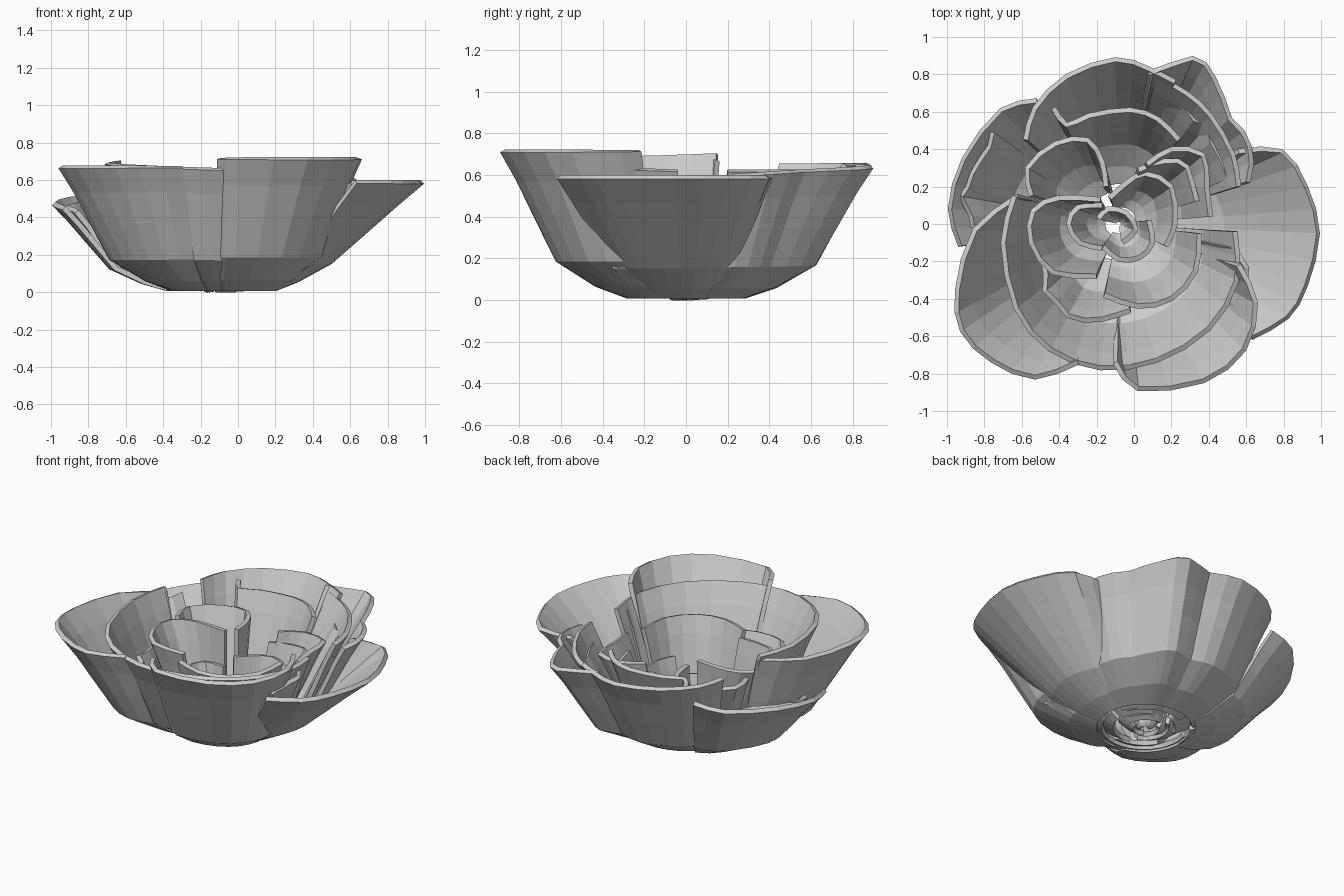
import bpy, random
from mathutils import Vector

if "Cube" in bpy.data.objects:
    bpy.data.objects.remove(bpy.data.objects["Cube"])

random.seed(4)
HEART = Vector((-0.08, 0.0))
# petal section: outward fraction, upward fraction
SECTION = [(0, 0), (.25, .08), (.56, .25), (.73, .55), (.87, .80), (1, 1)]


def smooth(pts, n=2):
    """Interpolate a rounded line through a few rim points."""
    p = [Vector(q) for q in pts]
    p = [2 * p[0] - p[1]] + p + [2 * p[-1] - p[-2]]
    out = []
    for i in range(1, len(p) - 2):
        a, b, c, d = p[i - 1:i + 3]
        for k in range(n):
            t = k / n
            out.append(0.5 * (2 * b + (c - a) * t + (2 * a - 5 * b + 4 * c - d) * t * t
                              + (3 * b - a - 3 * c + d) * t ** 3))
    return out + [p[-2]]


def petal(name, rim, height, base_r, z0=0.02, straight=0.0, crinkle=0.0, z_end=None):
    """Loft from a base arc to a rim drawn in plan, then thicken."""
    line = smooth(rim)
    n = len(line)
    verts, faces = [], []
    jit = [random.uniform(-crinkle, crinkle) for _ in line]
    for f, g in SECTION:
        f = f * (1 - straight) + g * straight
        for i, p in enumerate(line):
            d = p - HEART
            base = HEART + d.normalized() * min(base_r, d.length)
            q = base.lerp(p, f) + d.normalized() * jit[i] * f
            top = height
            if z_end is not None:
                top += (z_end - height) * i / (n - 1)
            verts.append((q.x, q.y, z0 + (top - z0) * g))
    for r in range(len(SECTION) - 1):
        for i in range(n - 1):
            a = r * n + i
            faces.append((a, a + 1, a + n + 1, a + n))
    me = bpy.data.meshes.new(name)
    me.from_pydata(verts, [], faces)
    ob = bpy.data.objects.new(name, me)
    bpy.context.collection.objects.link(ob)
    mod = ob.modifiers.new("thickness", 'SOLIDIFY')
    mod.thickness = 0.028
    mod.offset = 0
    return ob


# outer whorl
petal("outer_petal_right", [(.56, .39), (.79, .39), (.92, .2), (.985, -.05), (.92, -.33),
      (.82, -.5), (.63, -.61)], .59, .28, straight=.6)
petal("outer_petal_front", [(.56, -.22), (.65, -.42), (.59, -.67), (.37, -.84), (.02, -.88),
      (-.1, -.74)], .715, .28)
petal("outer_petal_front_left", [(-.3, -.74), (-.53, -.82), (-.76, -.73), (-.92, -.57),
      (-.945, -.35), (-.85, -.03), (-.62, .15)], .67, .28)
petal("outer_petal_left", [(-.93, -.12), (-.985, .08), (-.91, .35), (-.71, .61), (-.52, .66)],
      .45, .30, straight=.2, z_end=.55)
petal("outer_petal_left_fold", [(-.85, -.02), (-.92, .1), (-.9, .2), (-.82, .35), (-.74, .48)],
      .43, .27, crinkle=.02, z_end=.5)
petal("outer_petal_back", [(-.58, .45), (-.53, .62), (-.36, .79), (-.1, .88), (.08, .83),
      (.22, .76)], .65, .28)
petal("outer_petal_back_right", [(.08, .82), (.31, .88), (.43, .79), (.52, .57), (.63, .42),
      (.6, .22)], .65, .28, crinkle=.015, z_end=.6)

# second whorl
petal("middle_petal_front", [(-.64, .15), (-.7, -.1), (-.63, -.45), (-.45, -.67), (-.18, -.77),
      (.12, -.73), (.4, -.56), (.55, -.3), (.54, -.04)], .70, .25, z_end=.62)
petal("middle_petal_right_fold", [(.53, -.12), (.62, -.24), (.59, -.4), (.61, -.52)],
      .58, .25, crinkle=.02)
petal("middle_petal_back_right", [(.12, .79), (.28, .7), (.41, .58), (.53, .37), (.56, .2)],
      .62, .24)
petal("middle_petal_back_fold", [(.2, .72), (.33, .57), (.43, .45), (.5, .24)],
      .52, .22, crinkle=.02)
petal("middle_petal_back", [(-.43, .62), (-.36, .53), (-.24, .58), (-.02, .61), (.13, .56),
      (.24, .45)], .62, .22)

# inner whorl
petal("inner_petal_left_back", [(-.55, .15), (-.57, .3), (-.42, .43), (-.25, .45), (-.17, .33),
      (-.15, .2)], .53, .18)
petal("inner_petal_back_right", [(.07, .32), (.2, .4), (.37, .37), (.39, .2), (.41, .04)],
      .53, .17)
petal("inner_petal_back_right_fold", [(.02, .28), (.17, .34), (.28, .3), (.33, .12)],
      .46, .15, crinkle=.012)
petal("inner_petal_front", [(-.16, -.38), (.02, -.44), (.2, -.4), (.33, -.25), (.35, -.05)],
      .54, .18)
petal("inner_petal_front_left", [(-.48, -.2), (-.47, -.35), (-.35, -.48), (-.17, -.52),
      (-.02, -.46)], .48, .2, crinkle=.012)
petal("inner_petal_left", [(-.18, .13), (-.4, .14), (-.54, .07), (-.55, -.1), (-.43, -.26),
      (-.2, -.28)], .54, .14)

# heart of the bloom
petal("heart_petal_left", [(-.17, .1), (-.3, .09), (-.35, 0), (-.29, -.1), (-.17, -.13)],
      .32, .08, .01)
petal("heart_petal_front", [(-.17, -.12), (-.08, -.19), (.03, -.18), (.1, -.1), (.08, .02)],
      .28, .06, .01)
petal("heart_petal_back", [(-.13, .14), (-.04, .22), (.06, .27), (.2, .2), (.22, 0), (.17, -.12)],
      .38, .1, .015)
petal("heart_bud", [(-.19, .03), (-.14, .08), (-.04, .06), (.01, -.03), (-.06, -.1)],
      .17, .02, .014)
